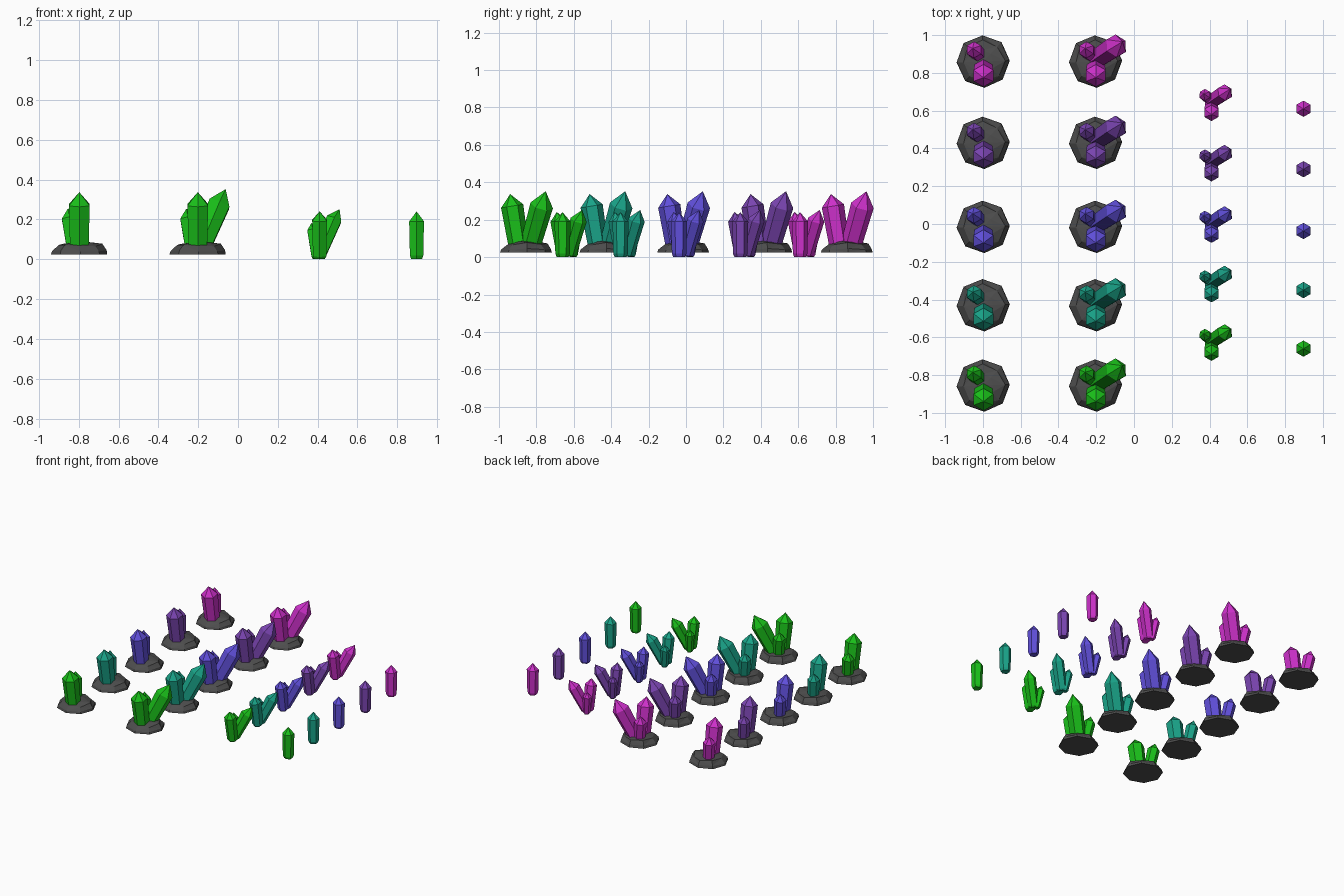
import bpy, bmesh, math, random
from mathutils import Vector

if "Cube" in bpy.data.objects:
    bpy.data.objects.remove(bpy.data.objects["Cube"])

ROWS = [  # name, colour, y of rock columns, y of loose cluster, y of single crystal
    ("magenta", (0.62, 0.03, 0.60), 0.86, 0.64, 0.61),
    ("purple", (0.20, 0.06, 0.45), 0.43, 0.32, 0.29),
    ("blue", (0.12, 0.08, 0.72), -0.015, -0.005, -0.037),
    ("teal", (0.01, 0.37, 0.25), -0.43, -0.32, -0.35),
    ("green", (0.01, 0.53, 0.01), -0.855, -0.63, -0.66),
]
# crystal: base at z = 0, tip, radius, point height
MAIN = ((0, -0.03, 0), (0, -0.085, 0.337), 0.06, 0.065)
SMALL = ((-0.02, 0.03, 0), (-0.057, 0.07, 0.255), 0.044, 0.05)
BIG = ((-0.01, 0.005, 0), (0.14, 0.105, 0.352), 0.062, 0.085)


def material(name, rgb):
    m = bpy.data.materials.new(name)
    m.diffuse_color = (*rgb, 1)
    m.use_nodes = True
    m.node_tree.nodes["Principled BSDF"].inputs["Base Color"].default_value = m.diffuse_color
    return m


def rings_object(name, rings, apex, mat):
    """Flat-faced solid from stacked rings, a flat base and a centre point on top."""
    bm = bmesh.new()
    loops = [[bm.verts.new(p) for p in ring] for ring in rings]
    n = len(loops[0])
    for a, b in zip(loops, loops[1:]):
        for i in range(n):
            j = (i + 1) % n
            bm.faces.new((a[i], a[j], b[j], b[i]))
    top = bm.verts.new(apex)
    for i in range(n):
        bm.faces.new((loops[-1][i], loops[-1][(i + 1) % n], top))
    bm.faces.new(loops[0][::-1])
    bmesh.ops.recalc_face_normals(bm, faces=bm.faces)
    me = bpy.data.meshes.new(name)
    bm.to_mesh(me)
    bm.free()
    me.materials.append(mat)
    ob = bpy.data.objects.new(name, me)
    bpy.context.collection.objects.link(ob)
    return ob


def crystal(name, base, tip, r, point, mat, origin, scale=1.0, start=0.0):
    """Six-sided prism along base -> tip; start cuts off the foot (for rock bases)."""
    base, tip = Vector(base), Vector(tip)
    base = base.lerp(tip, start)
    axis = tip - base
    length = axis.length
    q = Vector((0, 0, 1)).rotation_difference(axis)
    lift = 0.0 if start else r * 0.7 * math.sin(q.angle)  # keep foot above ground
    base.z += lift
    length -= lift
    rings = []
    for h, k in ((0, 0.72), (0.018, 0.9), (length - point, 1.0)):
        ring = []
        for i in range(6):
            a = math.radians(30 + 60 * i)
            p = Vector((r * k * math.cos(a), r * k * math.sin(a), h))
            ring.append((base + q @ p) * scale)
        rings.append(ring)
    ob = rings_object(name, rings, tip * scale, mat)
    ob.location = origin
    return ob


def rock(name, mat, origin):
    """Low faceted mound, the same irregular octagon each time."""
    rnd = random.Random(4)
    rings = []
    for r, z, jr, jz in ((0.141, 0.025, 0.003, 0), (0.134, 0.043, 0.005, 0.005),
                         (0.105, 0.072, 0.012, 0.008), (0.062, 0.084, 0.012, 0.007)):
        ring = []
        for i in range(8):
            a = math.radians(45 * i + 2)
            rr = r + rnd.uniform(-jr, jr)
            ring.append((rr * math.cos(a), rr * math.sin(a), z + rnd.uniform(-jz, jz)))
        rings.append(ring)
    ob = rings_object(name, rings, (0, 0, 0.09), mat)
    # break the sides into triangular facets
    bm = bmesh.new()
    bm.from_mesh(ob.data)
    bmesh.ops.triangulate(bm, faces=[f for f in bm.faces if len(f.verts) == 4])
    bm.to_mesh(ob.data)
    bm.free()
    ob.location = origin


stone = material("dark_stone", (0.075, 0.075, 0.075))
for name, rgb, y_rock, y_loose, y_single in ROWS:
    mat = material(name, rgb)
    # two crystals on a rock, three crystals on a rock, loose cluster
    groups = (("pair", -0.797, y_rock, 1.0, 0.13, (MAIN, SMALL)),
              ("trio", -0.202, y_rock, 1.0, 0.13, (MAIN, SMALL, BIG)),
              ("loose_cluster", 0.41, y_loose, 0.715, 0.0, (MAIN, SMALL, BIG)))
    for gname, x, y, scale, start, parts in groups:
        if start:
            rock(f"{name}_{gname}_rock", stone, (x, y, 0))
        for label, part in zip(("front", "small", "leaning"), parts):
            crystal(f"{name}_{gname}_{label}_crystal", *part, mat, (x, y, 0), scale, start)
    # single upright crystal
    crystal(f"{name}_single_crystal", (0, 0, 0), (0, 0, 0.24), 0.043, 0.05,
            mat, (0.897, y_single, 0))
